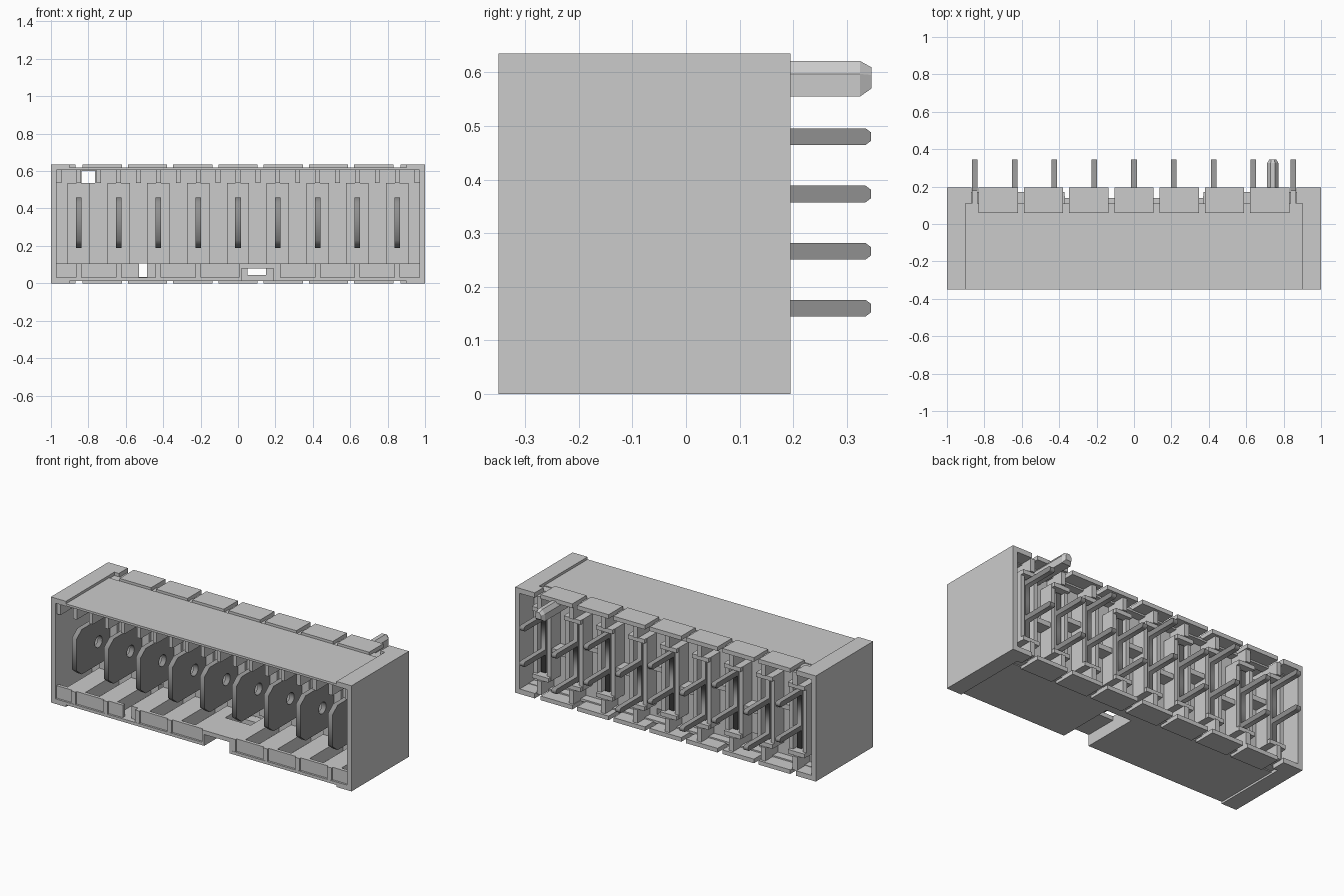
import bpy, bmesh, math
from mathutils import Matrix, Vector

cube = bpy.data.objects.get("Cube")
if cube:
    bpy.data.objects.remove(cube, do_unlink=True)


def material(name, v):
    m = bpy.data.materials.new(name)
    m.use_nodes = True
    m.diffuse_color = (v, v, v, 1)
    m.node_tree.nodes["Principled BSDF"].inputs["Base Color"].default_value = (v, v, v, 1)
    return m


PLASTIC = material("light grey plastic", 0.6)
METAL = material("dark grey metal", 0.28)

PITCH = 0.2128
CONTACTS = [PITCH * (i - 4) for i in range(9)]
FRONT, WALL, STEP, REAR = -0.35, 0.0, 0.06, 0.195


def boxes(name, items):
    """One object from boxes given as (x0, x1, y0, y1, z0, z1)."""
    bm = bmesh.new()
    for x0, x1, y0, y1, z0, z1 in items:
        size = Matrix.Diagonal((x1 - x0, y1 - y0, z1 - z0, 1))
        mid = Vector((x0 + x1, y0 + y1, z0 + z1)) / 2
        bmesh.ops.create_cube(bm, size=1, matrix=Matrix.Translation(mid) @ size)
    me = bpy.data.meshes.new(name)
    bm.to_mesh(me)
    bm.free()
    me.materials.append(PLASTIC)
    ob = bpy.data.objects.new(name, me)
    bpy.context.collection.objects.link(ob)
    return ob


def both(items):
    """Add copies mirrored across x."""
    return items + [(-b[1], -b[0], *b[2:]) for b in items]


def plate(name, outlines, x, thick, mat):
    """Side-view outlines in (y, z), later ones being holes, given a thickness along x."""
    cu = bpy.data.curves.new(name, "CURVE")
    cu.dimensions, cu.fill_mode, cu.extrude = "2D", "BOTH", thick / 2
    for pts in outlines:
        sp = cu.splines.new("POLY")
        sp.points.add(len(pts) - 1)
        for p, (y, z) in zip(sp.points, pts):
            p.co = (y, z, 0, 1)
        sp.use_cyclic_u = True
    ob = bpy.data.objects.new(name, cu)
    bpy.context.collection.objects.link(ob)
    ob.rotation_euler = (math.pi / 2, 0, math.pi / 2)
    ob.location.x = x
    cu.materials.append(mat)
    bpy.ops.object.select_all(action="DESELECT")
    ob.select_set(True)
    bpy.context.view_layer.objects.active = ob
    bpy.ops.object.convert(target="MESH")
    return ob


# Outer shell
boxes("end_walls", both([
    (0.97, 1, FRONT, REAR, 0, 0.635),
    (0.90, 0.97, FRONT, REAR, 0.605, 0.635),
    (0.90, 0.97, FRONT, REAR, 0, 0.03),
    (0.87, 0.90, 0.11, REAR, 0.605, 0.635),
    (0.87, 0.90, 0.11, REAR, 0, 0.03),
]))
boxes("top_plate", [(-0.9, 0.9, FRONT, STEP, 0.607, 0.62)])
boxes("bottom_plate", [
    (-0.9, 0.02, FRONT, STEP, 0.012, 0.03),
    (0.19, 0.9, FRONT, STEP, 0.012, 0.03),
    (0.02, 0.19, WALL, STEP, 0.012, 0.03),
])

# Inner back wall with its three small openings
boxes("back_wall", [
    (-0.97, 0.97, WALL, STEP, 0.105, 0.535),
    (-0.97, -0.84, WALL, STEP, 0.535, 0.607),
    (-0.765, 0.97, WALL, STEP, 0.535, 0.607),
    (-0.97, -0.53, WALL, STEP, 0.03, 0.105),
    (-0.44, 0.05, WALL, STEP, 0.03, 0.105),
    (0.05, 0.15, WALL, STEP, 0.08, 0.105),
    (0.05, 0.15, WALL, STEP, 0.03, 0.045),
    (0.15, 0.97, WALL, STEP, 0.03, 0.105),
])
boxes("back_wall_strips", [(x - 0.06, x + 0.06, -0.02, WALL, 0.105, 0.535) for x in CONTACTS])

# Ceiling ribs and end ribs
boxes("ceiling_ribs", [(j * PITCH / 2 - 0.013, j * PITCH / 2 + 0.013, -0.335, WALL, 0.535, 0.607)
                       for j in range(-8, 9)])
boxes("ceiling_end_ribs", both([(0.945, 0.97, -0.335, WALL, 0.535, 0.607)]))

# Floor ribs under the blades, leaving room for the key notch
ribs = []
for x in CONTACTS:
    a, b = x - 0.06, x + 0.06
    if abs(x) < 0.01:
        b = 0.02
    elif 0.2 < x < 0.25:
        a = 0.19
    ribs.append((a, b, -0.32, WALL, 0.03, 0.105))
boxes("floor_ribs", ribs)

# Low front sill with dividers
boxes("front_sill", [
    (-0.97, -0.53, -0.338, -0.318, 0.03, 0.105),
    (-0.44, 0.02, -0.338, -0.318, 0.03, 0.105),
    (0.19, 0.97, -0.338, -0.318, 0.03, 0.105),
])
boxes("sill_dividers", [(x - 0.015, x + 0.015, -0.349, -0.32, 0.03, 0.105)
                        for x in CONTACTS if abs(x) > 0.01])

# Key notch cover and sides
boxes("key_notch", [
    (0.005, 0.205, FRONT, -0.15, 0.08, 0.105),
    (0.005, 0.02, FRONT, WALL, 0.012, 0.105),
    (0.19, 0.205, FRONT, WALL, 0.012, 0.105),
])

# Rear rim segments, top and bottom
rim = []
for k in range(7):
    c = (k - 3) * 0.2417
    rim.append((c - 0.105, c + 0.105, STEP, REAR, 0.61, 0.635))
    rim.append((c - 0.105, c + 0.105, STEP, REAR, 0, 0.025))
boxes("rear_rim", rim)
boxes("rear_rim_base", [
    (-0.97, 0.97, STEP, 0.11, 0.6, 0.615),
    (-0.97, 0.97, STEP, 0.11, 0.018, 0.033),
])

# Rear lattice: posts beside each contact, crossbars and fins
lattice = []
for i, x in enumerate(CONTACTS):
    for s in (-1, 1):
        p = x + s * 0.045
        lattice.append((p - 0.012, p + 0.012, STEP, 0.15, 0.105, 0.535))
    lattice.append((x - 0.015, x + 0.015, STEP, 0.18, 0.535, 0.612))
    lattice.append((x - 0.015, x + 0.015, STEP, 0.18, 0.023, 0.105))
    for z in (0.105, 0.51):
        lattice.append((x - 0.055, x + 0.055, STEP, 0.17, z, z + 0.025))
    if i < 8:
        z = 0.27 if i % 2 else 0.35
        lattice.append((x + 0.045, x + PITCH - 0.045, STEP, 0.14, z, z + 0.03))
boxes("rear_lattice", lattice)

# Contacts: blade with a round hole, stem and two staggered rear pins
hole = [(-0.13 + 0.035 * math.cos(t * math.pi / 8), 0.325 + 0.035 * math.sin(t * math.pi / 8))
        for t in range(16)]
for i, x in enumerate(CONTACTS):
    pins = []
    for z in ((0.266, 0.48) if i % 2 == 0 else (0.16, 0.373)):
        pins += [(0.14, z - 0.0155), (0.335, z - 0.0155), (0.345, z - 0.008),
                 (0.345, z + 0.008), (0.335, z + 0.0155), (0.14, z + 0.0155)]
    outline = [(0.07, 0.19), (-0.29, 0.19), (-0.34, 0.23), (-0.34, 0.42), (-0.29, 0.46),
               (0.07, 0.46), (0.07, 0.499), (0.14, 0.499)] + pins[::-1] + [(0.14, 0.14), (0.07, 0.14)]
    plate(f"contact_{i + 1}", [outline, hole], x, 0.03, METAL)

# Locating peg with bevelled upper edges and tip
bm = bmesh.new()
section = [(-0.03, 0.555), (0.03, 0.555), (0.03, 0.597), (0.012, 0.621), (-0.012, 0.621), (-0.03, 0.597)]
rings = []
for y, k in ((STEP, 1), (0.325, 1), (0.346, 0.6)):
    rings.append([bm.verts.new((0.742 + px * k, y, 0.592 + (pz - 0.592) * k)) for px, pz in section])
for a, b in zip(rings, rings[1:]):
    for j in range(6):
        bm.faces.new((a[j], a[(j + 1) % 6], b[(j + 1) % 6], b[j]))
bm.faces.new(rings[0])
bm.faces.new(rings[-1])
bmesh.ops.recalc_face_normals(bm, faces=bm.faces)
me = bpy.data.meshes.new("locating_peg")
bm.to_mesh(me)
bm.free()
me.materials.append(PLASTIC)
bpy.context.collection.objects.link(bpy.data.objects.new("locating_peg", me))
